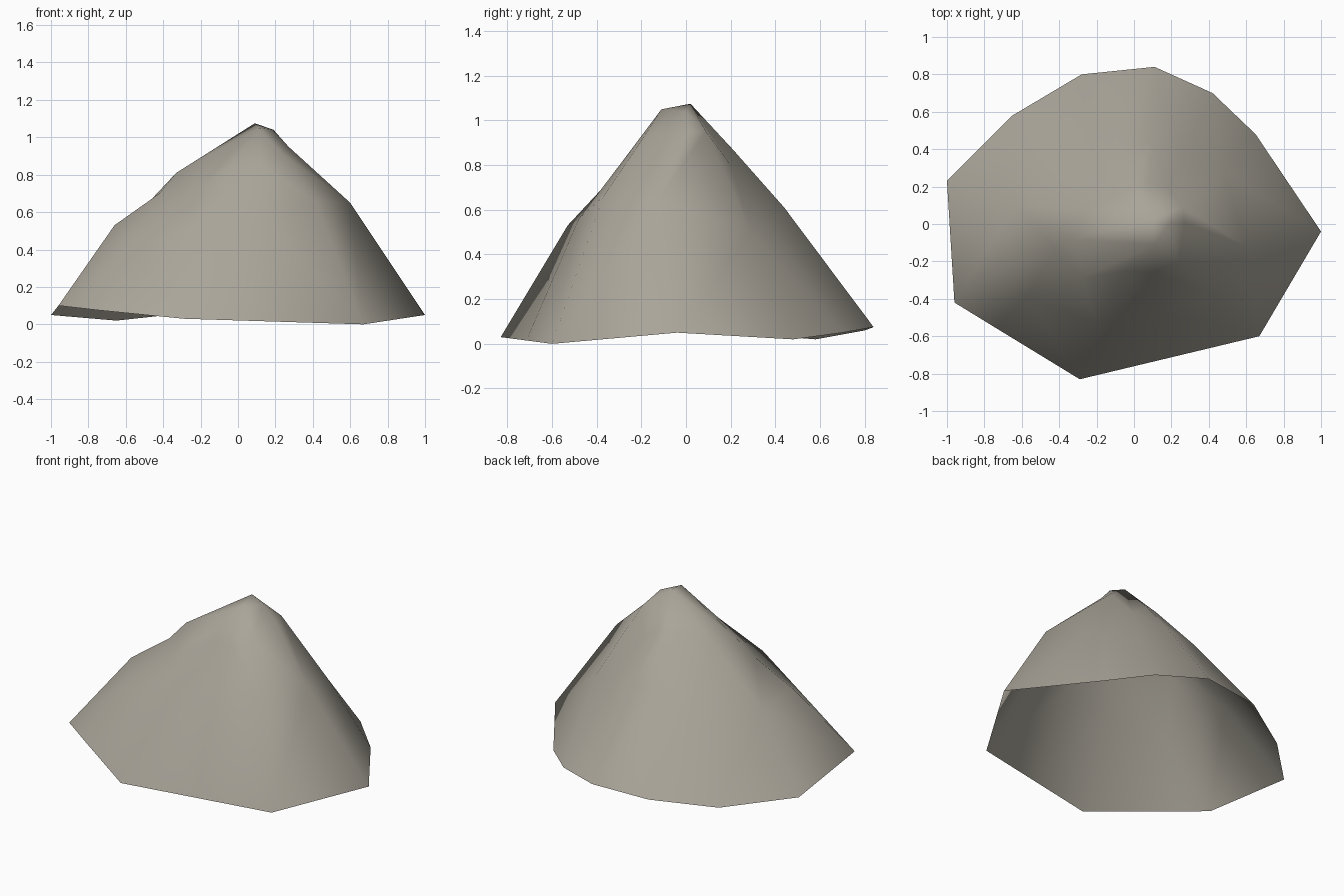
import bpy, bmesh

if "Cube" in bpy.data.objects:
    bpy.data.objects.remove(bpy.data.objects["Cube"])

# Open-bottomed low-poly mountain shell, lofted from rim to crown.
# Each column: rim point, mid-slope point, upper-slope point, crown index.
columns = [
    ((1.00, -.04, .05), (.60, -.12, .65), (.27, .01, .95), 0),     # east spur
    ((.65, .48, .02), (.47, .29, .50), (.26, .09, .95), 0),
    ((.42, .70, .05), (.26, .37, .54), (.18, .20, .80), 1),        # back-right crease
    ((.11, .84, .075), (.10, .44, .61), (.07, .21, .87), 1),       # back bulge
    ((-.28, .80, .06), (-.12, .42, .59), (-.01, .20, .87), 1),
    ((-.65, .58, .02), (-.32, .33, .58), (-.08, .16, .87), 1),
    ((-1.0, .23, .05), (-.64, .10, .48), (-.24, .08, .84), 1),
    ((-.96, -.42, .10), (-.66, -.19, .53), (-.33, -.08, .81), 1),  # west ridge
    ((-.74, -.555, .075), (-.57, -.385, .42), (-.28, -.29, .67), 2),  # gully
    ((-.29, -.83, .03), (-.20, -.53, .53), (-.05, -.25, .83), 2),  # front bulge
    ((.19, -.715, .015), (.15, -.48, .56), (.12, -.26, .85), 2),
    ((.67, -.60, 0), (.41, -.37, .66), (.24, -.20, .91), 2),
]
peak = [(.19, 0, 1.04), (.09, .02, 1.075), (.11, -.11, 1.05)]

bm = bmesh.new()
crown = [bm.verts.new(p) for p in peak]
rows = [[bm.verts.new(p) for p in c[:3]] + [crown[c[3]]] for c in columns]

# Slopes
for a, b in zip(rows, rows[1:] + rows[:1]):
    for k in range(3):
        corners = list(dict.fromkeys([a[k], b[k], b[k + 1], a[k + 1]]))
        bm.faces.new(corners)
# Summit
bm.faces.new(crown)

# Small step in the west ridge
low, high = rows[7][1], rows[7][2]
edge = bm.edges.get((low, high))
_, step = bmesh.utils.edge_split(edge, low, 0.7)
step.co = (-.42, -.13, .70)

bmesh.ops.triangulate(bm, faces=bm.faces[:])
for f in bm.faces:
    f.smooth = True

mesh = bpy.data.meshes.new("mountain")
bm.to_mesh(mesh)
bm.free()
mountain = bpy.data.objects.new("mountain", mesh)
bpy.context.collection.objects.link(mountain)

# Warm grey stone
stone = bpy.data.materials.new("warm_grey_stone")
stone.diffuse_color = (.40, .375, .32, 1)
stone.use_nodes = True
stone.node_tree.nodes["Principled BSDF"].inputs["Base Color"].default_value = stone.diffuse_color
mesh.materials.append(stone)
